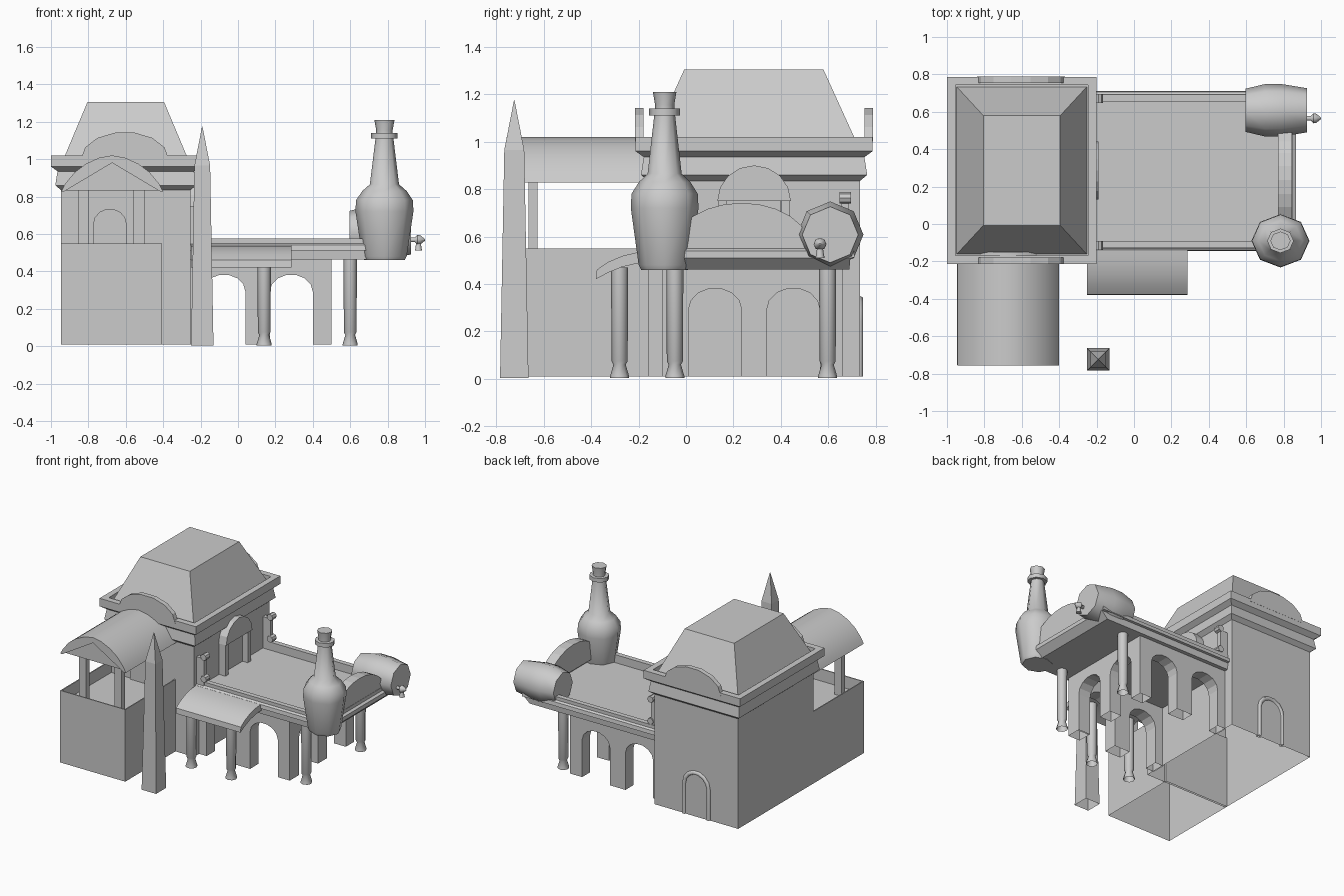
import bpy, bmesh
from math import cos, sin, pi, radians
from mathutils import Matrix, Vector

cube = bpy.data.objects.get("Cube")
if cube:
    bpy.data.objects.remove(cube, do_unlink=True)

grey = bpy.data.materials.new("stone grey")
grey.use_nodes = True
grey.diffuse_color = (0.6, 0.6, 0.6, 1)
grey.node_tree.nodes["Principled BSDF"].inputs["Base Color"].default_value = (0.6, 0.6, 0.6, 1)


def finish(name, bm, smooth=None):
    bmesh.ops.recalc_face_normals(bm, faces=bm.faces)
    # Parts resting on the ground stay open underneath
    soles = [f for f in bm.faces if all(v.co.z < 0.0115 for v in f.verts)]
    bmesh.ops.delete(bm, geom=soles, context='FACES')
    mesh = bpy.data.meshes.new(name)
    bm.to_mesh(mesh)
    bm.free()
    mesh.materials.append(grey)
    ob = bpy.data.objects.new(name, mesh)
    bpy.context.collection.objects.link(ob)
    if smooth:
        bpy.ops.object.select_all(action='DESELECT')
        ob.select_set(True)
        bpy.context.view_layer.objects.active = ob
        bpy.ops.object.shade_smooth_by_angle(angle=radians(smooth))


def skin(bm, rings):
    """Bridge equal closed rings of points and cap both ends."""
    loops = [[bm.verts.new(p) for p in ring] for ring in rings]
    n = len(loops[0])
    for a, b in zip(loops, loops[1:]):
        for i in range(n):
            j = (i + 1) % n
            bm.faces.new((a[i], a[j], b[j], b[i]))
    bm.faces.new(loops[0][::-1])
    bm.faces.new(loops[-1])


def prism(name, pts, axis, a, b, smooth=None):
    """Extrude a profile along x (points are y,z) or y (points are x,z)."""
    bm = bmesh.new()
    place = (lambda p, t: (t, p[0], p[1])) if axis == 'x' else (lambda p, t: (p[0], t, p[1]))
    skin(bm, [[place(p, t) for p in pts] for t in (a, b)])
    finish(name, bm, smooth)


def loft(name, cx, cy, rings):
    """Stack rectangles given as half width, half depth, height."""
    bm = bmesh.new()
    skin(bm, [[(cx + sx * hx, cy + sy * hy, z) for sx, sy in ((-1, -1), (1, -1), (1, 1), (-1, 1))]
              for hx, hy, z in rings])
    finish(name, bm)


def box(name, x0, x1, y0, y1, z0, z1):
    loft(name, (x0 + x1) / 2, (y0 + y1) / 2,
         [((x1 - x0) / 2, (y1 - y0) / 2, z) for z in (z0, z1)])


def lathe(name, profile, loc, sides=8, along_x=False, squash=1):
    """Spin a radius, height profile about its axis."""
    bm = bmesh.new()
    skin(bm, [[(r * cos(2 * pi * i / sides), squash * r * sin(2 * pi * i / sides), h)
               for i in range(sides)] for r, h in profile])
    turn = Matrix.Rotation(pi / 2, 4, 'Y') if along_x else Matrix()
    bm.transform(Matrix.Translation(Vector(loc)) @ turn)
    finish(name, bm, 50)


def arc(c, z, rx, rz, a0=180, a1=0, n=7):
    return [(c + rx * cos(radians(a0 + (a1 - a0) * i / n)),
             z + rz * sin(radians(a0 + (a1 - a0) * i / n))) for i in range(n + 1)]


def arcade(name, lo, hi, openings, axis, a, b):
    """Wall standing on piers between arched openings."""
    pts = [(lo, 0.01)]
    for p, q in openings:
        pts += [(p, 0.01)] + arc((p + q) / 2, 0.29, (q - p) / 2, 0.093) + [(q, 0.01)]
    pts += [(hi, 0.01), (hi, 0.47), (lo, 0.47)]
    prism(name, pts, axis, a, b)


# Tower with stepped cornice and gutter
steps = [(0, 0.01), (0, 0.835), (0.03, 0.86), (0.018, 0.935), (0.053, 0.96),
         (0.053, 1.02), (0.008, 1.02), (0.008, 0.965)]
loft("tower", -0.6, 0.287, [(0.347 + d, 0.447 + d, z) for d, z in steps])
loft("tower_roof", -0.6, 0.286, [(0.35, 0.45, 0.96), (0.205, 0.293, 1.305)])
for side, y in (("front", -0.215), ("back", 0.753)):
    prism(side + "_cornice_arch", arc(-0.605, 1.0, 0.235, 0.145), 'y', y, y + 0.035)

# Front annex with thin parapet and porch posts
loft("annex", -0.677, -0.45, [(0.27, 0.305, 0.01), (0.27, 0.305, 0.55),
                              (0.262, 0.297, 0.55), (0.262, 0.297, 0.46)])
for side, x in (("right", -0.825), ("left", -0.53)):
    loft(side + "_porch_post", x, -0.645, [(0.029, 0.02, 0.45), (0.029, 0.02, 0.88)])
prism("annex_door", [(-0.775, 0.46)] + arc(-0.685, 0.65, 0.09, 0.085) + [(-0.595, 0.46)],
      'y', -0.176, -0.155)

# Vaulted porch roof over a low gable
half = [(0.272, 0.828), (0.25, 0.87), (0.2, 0.93), (0.14, 0.975), (0.07, 1.007)]
mid = -0.673
crown = [(mid - x, z) for x, z in half] + [(mid, 1.02)] + [(mid + x, z) for x, z in half[::-1]]
prism("vault_roof", crown + [(mid + 0.255, 0.828), (mid, 0.98), (mid - 0.255, 0.828)],
      'y', -0.757, -0.15, 35)
prism("vault_gable", [(mid - 0.255, 0.832), (mid + 0.255, 0.832), (mid, 0.985)], 'y', -0.735, -0.715)

# Obelisk
loft("obelisk", -0.191, -0.724, [(0.06, 0.06, 0.003), (0.042, 0.042, 0.965), (0.001, 0.001, 1.175)])

# Arcaded ground floor below the terrace
gaps = [(-0.19, 0.04), (0.17, 0.4)]
arcade("front_arcade", -0.26, 0.499, gaps, 'y', -0.1, 0.0)
arcade("back_arcade", -0.26, 0.499, gaps, 'y', 0.565, 0.66)
arcade("side_arcade", -0.1, 0.66, [(0.01, 0.235), (0.34, 0.565)], 'x', 0.4, 0.499)

# Terrace slab with moulded edge and sunken floor
edge = [(-0.05, -0.022, 0.462), (0, -0.018, 0.51), (0, 0, 0.512), (0, -0.004, 0.54),
        (-0.018, -0.018, 0.55), (-0.018, -0.018, 0.575), (-0.055, -0.055, 0.575),
        (-0.055, -0.055, 0.515)]
loft("terrace", 0.2525, 0.283, [(0.6125 + dx, 0.428 + dy, z) for dx, dy, z in edge])
prism("terrace_end_arch", arc(0.235, 0.55, 0.29, 0.192, n=12), 'x', 0.77, 0.845)

# Scrolled end posts where the railing meets the tower
for side, y in (("front", -0.115), ("back", 0.672)):
    box(side + "_rail_post", -0.26, -0.19, y - 0.016, y + 0.016, 0.53, 0.75)
    for level, z in (("top", 0.763), ("foot", 0.6)):
        prism(side + "_rail_scroll_" + level, arc(-0.19, z, 0.024, 0.024, 360, 45),
              'y', y - 0.024, y + 0.024)

# Terrace door with arched hood
prism("terrace_door_hood", arc(0.287, 0.75, 0.155, 0.15, n=8), 'x', -0.26, -0.19)
for side, y in (("front", 0.155), ("back", 0.42)):
    box(side + "_door_jamb", -0.26, -0.2, y - 0.018, y + 0.018, 0.51, 0.76)
box("terrace_door", -0.26, -0.244, 0.17, 0.4, 0.51, 0.76)

# Back door framed by a bent tube
curve = bpy.data.curves.new("back_door_frame", 'CURVE')
curve.dimensions = '3D'
curve.bevel_depth = 0.018
curve.bevel_resolution = 1
path = [(-0.7, 0.01)] + arc(-0.6, 0.24, 0.1, 0.097) + [(-0.5, 0.01)]
spline = curve.splines.new('POLY')
spline.points.add(len(path) - 1)
for point, (x, z) in zip(spline.points, path):
    point.co = (x, 0.73, z, 1)
curve.materials.append(grey)
bpy.context.collection.objects.link(bpy.data.objects.new("back_door_frame", curve))
prism("back_door", path, 'y', 0.73, 0.737)

# Curved awning over the front arcade
awning = [(-0.13, 0.54), (-0.2, 0.535), (-0.27, 0.518), (-0.33, 0.492), (-0.376, 0.46),
          (-0.38, 0.42), (-0.33, 0.447), (-0.27, 0.472), (-0.2, 0.488), (-0.13, 0.493)]
prism("awning", awning, 'x', -0.25, 0.287, 35)

# Columns
for name, x, y, top in (("awning_left", 0.14, -0.28, 0.47), ("awning_right", -0.19, -0.28, 0.47),
                        ("terrace_front", 0.6, -0.047, 0.48), ("terrace_back", 0.6, 0.597, 0.48)):
    lathe(name + "_column", [(0.04, 0.003), (0.04, 0.012), (0.026, 0.06), (0.034, 0.075), (0.036, top)],
          (x, y, 0))

# Giant bottle with collar and cork
bottle = [(0.108, 0.46), (0.119, 0.48), (0.155, 0.72), (0.152, 0.78), (0.118, 0.83), (0.078, 0.865),
          (0.048, 1.11), (0.071, 1.11), (0.071, 1.14), (0.044, 1.14), (0.044, 1.155), (0.054, 1.21)]
lathe("bottle", bottle, (0.783, -0.09, 0), squash=0.92)

# Barrel lying on the back corner, with its tap
barrel = [(0.115, -0.165), (0.14, -0.06), (0.14, 0.03), (0.118, 0.165)]
lathe("barrel", barrel, (0.76, 0.608, 0.608), along_x=True)
lathe("tap_stem", [(0.012, 0), (0.012, 0.03), (0.027, 0.045), (0.024, 0.06), (0.004, 0.085)],
      (0.915, 0.565, 0.568), along_x=True)
lathe("tap_spout", [(0.02, 0.51), (0.017, 0.52), (0.01, 0.57)], (0.965, 0.565, 0))
